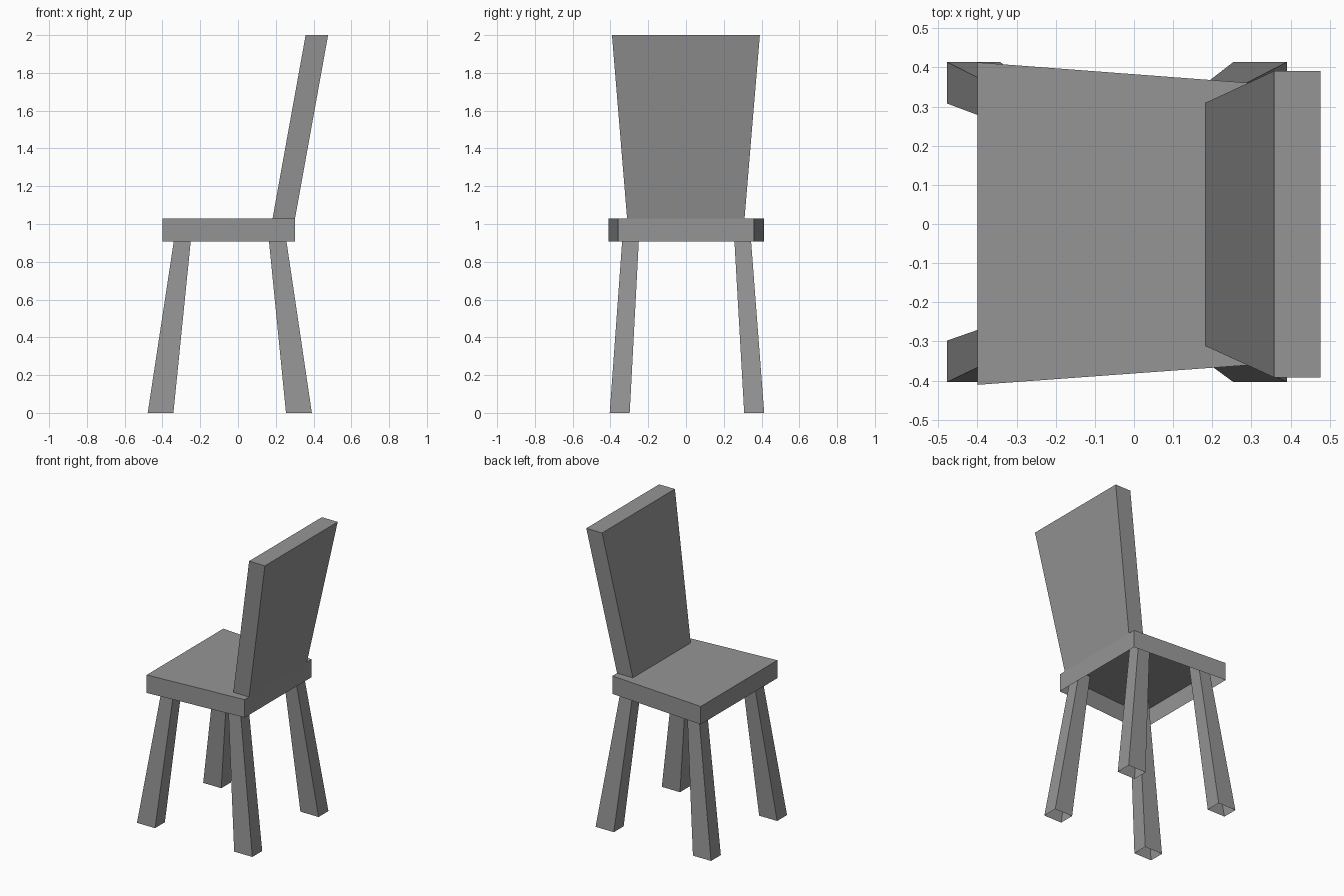
import bpy, bmesh

if "Cube" in bpy.data.objects:
    bpy.data.objects.remove(bpy.data.objects["Cube"])

# Dark grey finish shared by every part
grey = bpy.data.materials.new("dark_grey")
grey.diffuse_color = (0.3, 0.3, 0.3, 1.0)
grey.use_nodes = True
grey.node_tree.nodes["Principled BSDF"].inputs["Base Color"].default_value = grey.diffuse_color


def rect(x0, x1, y0, y1):
    return [(x0, y0), (x1, y0), (x1, y1), (x0, y1)]


def loft(name, bottom, top, z0, z1):
    """Four-sided block between two outlines, left open underneath."""
    bm = bmesh.new()
    lo = [bm.verts.new((x, y, z0)) for x, y in bottom]
    hi = [bm.verts.new((x, y, z1)) for x, y in top]
    base = bm.faces.new(lo[::-1])
    bm.faces.new(hi)
    for i in range(4):
        j = (i + 1) % 4
        bm.faces.new((lo[i], lo[j], hi[j], hi[i]))
    bmesh.ops.recalc_face_normals(bm, faces=bm.faces[:])
    bmesh.ops.delete(bm, geom=[base], context='FACES_ONLY')
    mesh = bpy.data.meshes.new(name)
    bm.to_mesh(mesh)
    bm.free()
    mesh.materials.append(grey)
    obj = bpy.data.objects.new(name, mesh)
    bpy.context.collection.objects.link(obj)
    return obj


# Seat: hollow tapered slab, wider at the open end
outline = [(-0.40, -0.411), (0.302, -0.36), (0.302, 0.36), (-0.40, 0.413)]
loft("seat", outline, outline, 0.908, 1.03)

# Backrest: leaning panel that widens upward
loft("backrest", rect(0.183, 0.302, -0.312, 0.31),
     rect(0.358, 0.477, -0.392, 0.391), 1.03, 2.0)

# Legs: splayed and tapered, running up inside the hollow seat
leg_x = {"front_leg": (-0.478, -0.342, -0.323, -0.239),
         "rear_leg": (0.254, 0.391, 0.153, 0.24)}
for part, (bx0, bx1, tx0, tx1) in leg_x.items():
    for side, s in (("left", -1), ("right", 1)):
        by = sorted((s * 0.303 + 0.005, s * 0.409 + 0.005))
        ty = sorted((s * 0.247 + 0.003, s * 0.333 + 0.003))
        loft(f"{side}_{part}", rect(bx0, bx1, *by), rect(tx0, tx1, *ty), 0.0, 1.02)
